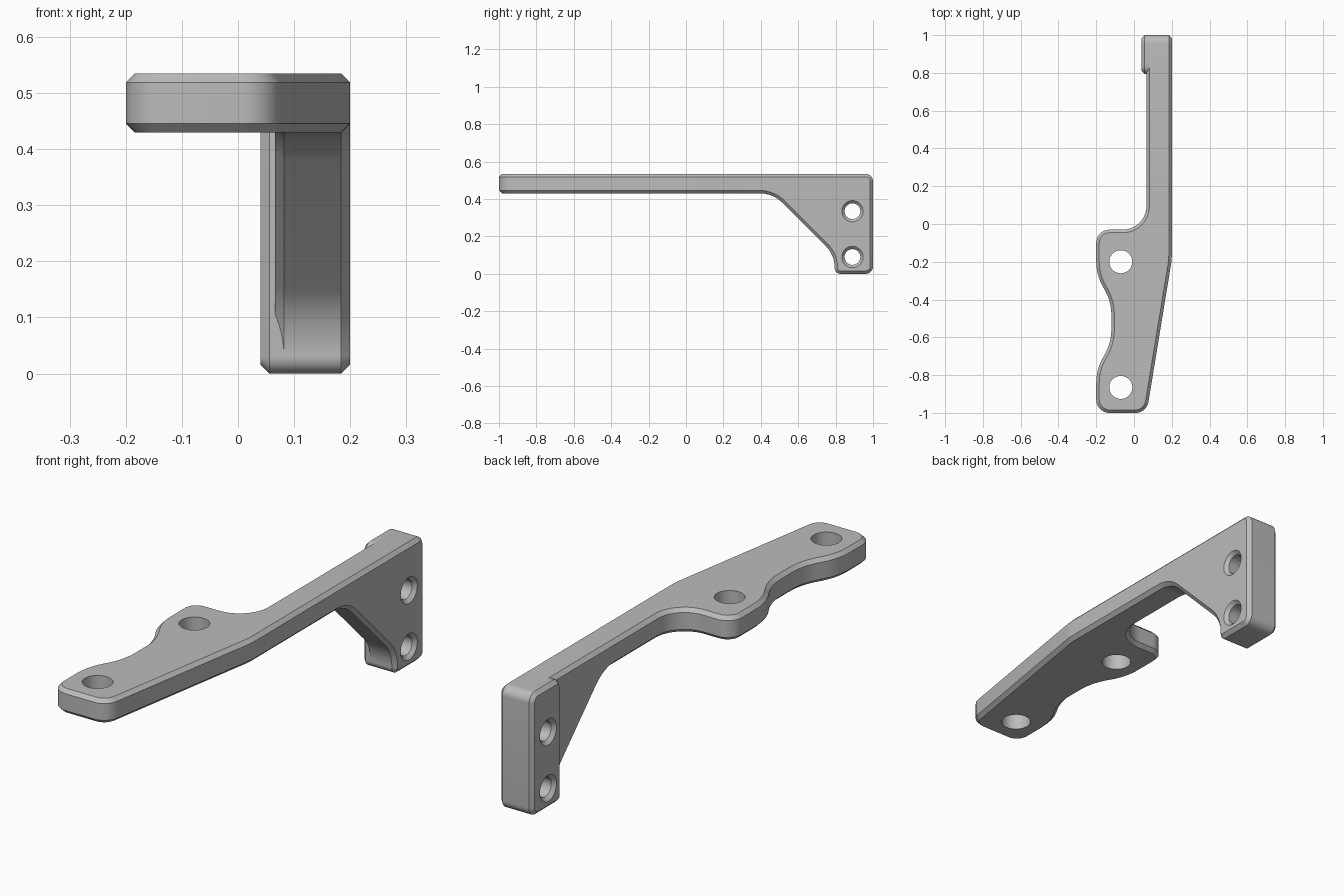
import bpy, bmesh, math
from mathutils import Vector

if "Cube" in bpy.data.objects:
    bpy.data.objects.remove(bpy.data.objects["Cube"])

CHAMFER = 0.016
TOP, UNDER = 0.535, 0.43       # arm thickness
INNER, OUTER = 0.066, 0.2      # web sides
SEAM = 0.25                    # where the flat arm meets the web

grey = bpy.data.materials.new("machined_grey")
grey.use_nodes = True
grey.diffuse_color = (0.5, 0.5, 0.5, 1)
grey.node_tree.nodes["Principled BSDF"].inputs["Base Color"].default_value = (0.5, 0.5, 0.5, 1)


def rounded(corners, steps=10):
    """Counterclockwise outline from (a, b, radius) corners."""
    out = []
    for i, (a, b, r) in enumerate(corners):
        p = Vector((a, b))
        if r == 0:
            out.append(p)
            continue
        u = (Vector(corners[i - 1][:2]) - p).normalized()
        v = (Vector(corners[(i + 1) % len(corners)][:2]) - p).normalized()
        half = u.angle(v) / 2
        centre = p + (u + v).normalized() * (r / math.sin(half))
        start = p + u * (r / math.tan(half)) - centre
        end = p + v * (r / math.tan(half)) - centre
        sweep = math.copysign(math.pi - 2 * half, start.x * end.y - start.y * end.x)
        for k in range(steps + 1):
            t = sweep * k / steps
            c, s = math.cos(t), math.sin(t)
            out.append(centre + Vector((start.x * c - start.y * s, start.x * s + start.y * c)))
    return out


def circle(a, b, r, n=48):
    return [Vector((a + r * math.cos(math.tau * k / n), b + r * math.sin(math.tau * k / n)))
            for k in range(n)]


def inset(outline, d):
    result = []
    for i, p in enumerate(outline):
        e1 = (p - outline[i - 1]).normalized()
        e2 = (outline[(i + 1) % len(outline)] - p).normalized()
        n1, n2 = Vector((-e1.y, e1.x)), Vector((-e2.y, e2.x))
        result.append(p + (n1 + n2) * (d / (1 + n1.dot(n2))))
    return result


def prism(outline, levels, axis):
    """Stack (position, inset) copies of an outline along the axis and cap them."""
    bm = bmesh.new()
    rings = []
    for pos, d in levels:
        pts = inset(outline, d)
        rings.append([bm.verts.new((p.x, p.y, pos) if axis == "z" else (pos, p.x, p.y))
                      for p in pts])
    n = len(outline)
    for lo, hi in zip(rings, rings[1:]):
        for i in range(n):
            j = (i + 1) % n
            bm.faces.new((lo[i], lo[j], hi[j], hi[i]))
    bm.faces.new(rings[0][::-1])
    bm.faces.new(rings[-1])
    bmesh.ops.recalc_face_normals(bm, faces=bm.faces)
    return bm


def chamfered(lo, hi):
    return [(lo, CHAMFER), (lo + CHAMFER, 0), (hi - CHAMFER, 0), (hi, CHAMFER)]


def make_object(name, bm):
    mesh = bpy.data.meshes.new(name)
    bm.to_mesh(mesh)
    bm.free()
    mesh.materials.append(grey)
    obj = bpy.data.objects.new(name, mesh)
    bpy.context.collection.objects.link(obj)
    return obj


def trim(bm, side):
    bmesh.ops.bisect_plane(bm, geom=bm.verts[:] + bm.edges[:] + bm.faces[:],
                           plane_co=(0, SEAM, 0), plane_no=(0, side, 0), clear_outer=True)


# Flat arm with scalloped left edge, seen in plan
arm = prism(rounded([
    (-0.2, -1, 0.07), (0.067, -1, 0.07), (OUTER, -0.19, 0.3), (OUTER, 1, 0),
    (INNER, 1, 0), (INNER, -0.03, 0.125), (-0.2, -0.03, 0.07),
    (-0.2, -0.27, 0.27), (-0.12, -0.41, 0.27), (-0.12, -0.63, 0.27), (-0.2, -0.77, 0.27),
]), chamfered(UNDER, TOP), "z")
trim(arm, 1)

# Upright web with its diagonal brace, seen from the side
web = prism(rounded([
    (0, UNDER, 0), (0.465, UNDER, 0.17), (0.795, 0.1, 0.165), (0.795, 0, 0.03),
    (1, 0, 0.04), (1, TOP, 0.04), (0, TOP, 0),
]), chamfered(INNER, OUTER), "x")
trim(web, -1)

# Weld the two halves into one bracket
temp = bpy.data.meshes.new("web_temp")
web.to_mesh(temp)
web.free()
arm.from_mesh(temp)
bpy.data.meshes.remove(temp)
bmesh.ops.remove_doubles(arm, verts=arm.verts, dist=0.0005)
seam = [e for e in arm.edges if all(abs(v.co.y - SEAM) < 0.0005 for v in e.verts)]
bmesh.ops.dissolve_edges(arm, edges=seam, use_verts=False)
bmesh.ops.recalc_face_normals(arm, faces=arm.faces)
bracket = make_object("bracket_arm", arm)

# Raised mounting pad on the inner side of the web
pad = make_object("mounting_pad", prism(rounded([
    (0.795, 0, 0.03), (1, 0, 0.04), (1, TOP, 0.04), (0.795, TOP, 0.04),
]), [(0.04, CHAMFER), (0.04 + CHAMFER, 0), (INNER + CHAMFER, 0)], "x"))

# Bolt holes: plain through the arm, countersunk both sides through the pad
cutters = []
for y in (-0.2, -0.865):
    hole = make_object("arm_hole_cutter", prism(circle(-0.07, y, 0.061), [(0.3, 0), (0.7, 0)], "z"))
    cutters.append((hole, [bracket]))
for z in (0.09, 0.335):
    hole = make_object("pad_hole_cutter", prism(
        circle(0.89, z, 0.042), [(0.03, -0.025), (0.055, 0), (0.185, 0), (0.21, -0.025)], "x"))
    cutters.append((hole, [bracket, pad]))
for hole, targets in cutters:
    hole.hide_render = True
    for obj in targets:
        mod = obj.modifiers.new("hole", "BOOLEAN")
        mod.operation, mod.solver, mod.object = "DIFFERENCE", "EXACT", hole
        bpy.context.view_layer.objects.active = obj
        bpy.ops.object.modifier_apply(modifier=mod.name)
for hole, _ in cutters:
    bpy.data.objects.remove(hole)

# Smooth the rounded corners, keep the chamfers crisp
bpy.ops.object.select_all(action="DESELECT")
for obj in (bracket, pad):
    obj.select_set(True)
bpy.context.view_layer.objects.active = bracket
bpy.ops.object.shade_smooth_by_angle(angle=math.radians(30))
